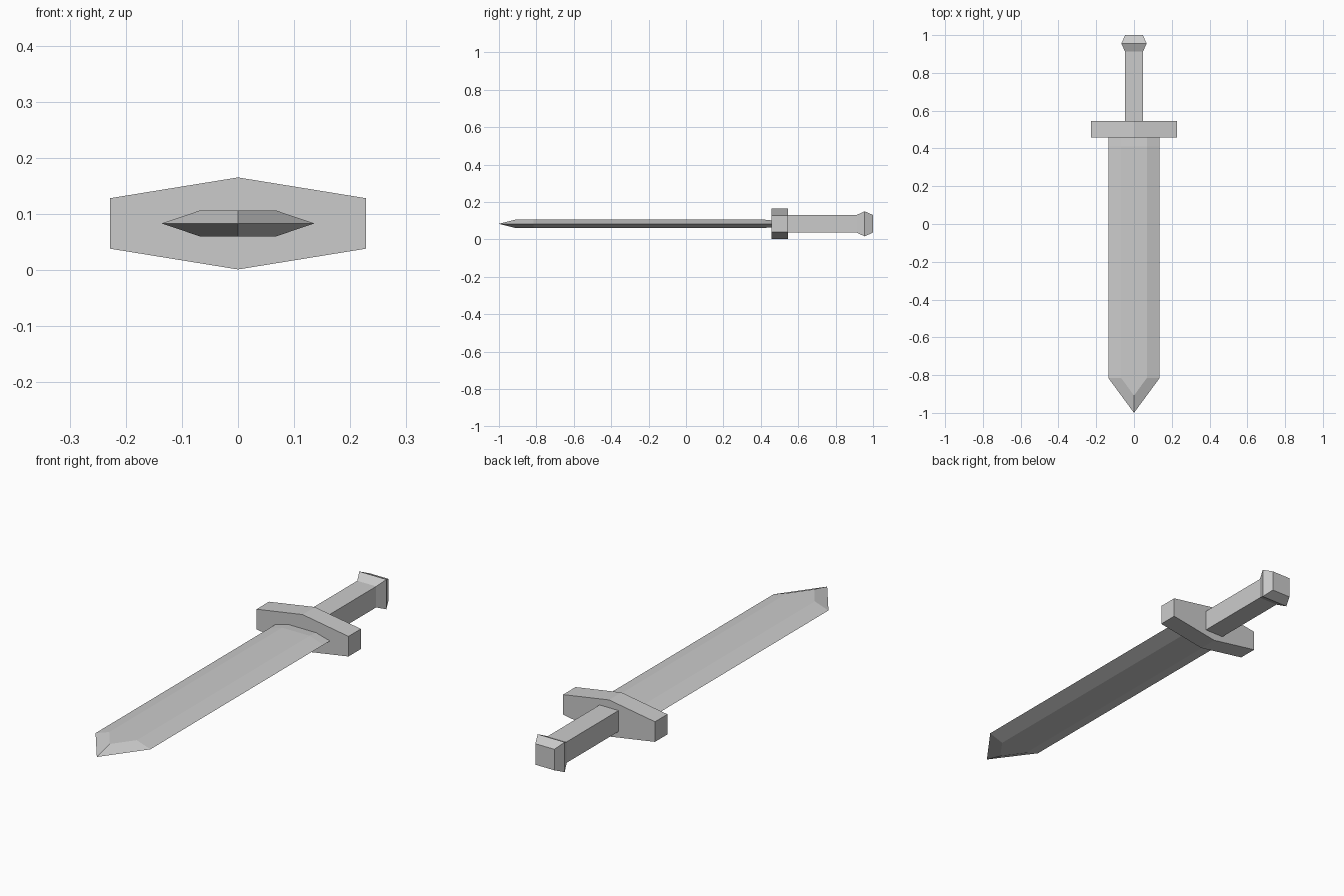
import bpy, bmesh

if "Cube" in bpy.data.objects:
    bpy.data.objects.remove(bpy.data.objects["Cube"], do_unlink=True)

MID = 0.083  # height of the long axis

steel = bpy.data.materials.new("light_grey")
steel.diffuse_color = (0.6, 0.6, 0.6, 1)
steel.use_nodes = True
steel.node_tree.nodes["Principled BSDF"].inputs["Base Color"].default_value = (0.6, 0.6, 0.6, 1)


def finish(bm, name):
    bmesh.ops.recalc_face_normals(bm, faces=bm.faces)
    mesh = bpy.data.meshes.new(name)
    bm.to_mesh(mesh)
    bm.free()
    mesh.materials.append(steel)
    obj = bpy.data.objects.new(name, mesh)
    obj.location.z = MID
    bpy.context.collection.objects.link(obj)
    return obj


def loft(name, sections):
    """Skin a list of (y, [(x, z), ...]) cross-sections and cap both ends."""
    bm = bmesh.new()
    rings = [[bm.verts.new((x, y, z)) for x, z in pts] for y, pts in sections]
    for a, b in zip(rings, rings[1:]):
        for i in range(len(a)):
            j = (i + 1) % len(a)
            bm.faces.new((a[i], a[j], b[j], b[i]))
    bm.faces.new(rings[0])
    bm.faces.new(rings[-1])
    return finish(bm, name)


def hexagon(w, flat, h):
    return [(-w, 0), (-flat, h), (flat, h), (w, 0), (flat, -h), (-flat, -h)]


def square(r):
    return [(-r, r), (r, r), (r, -r), (-r, -r)]


# Blade: bevelled hexagonal bar, slightly thinner at the guard, with a faceted point
W, F, H = 0.136, 0.068, 0.023
SHOULDER, RIDGE, TIP = -0.815, -0.908, -1.0
bm = bmesh.new()
rings = [[bm.verts.new((x, y, z)) for x, z in hexagon(W, F, h)]
         for y, h in ((0.46, H * 0.8), (0.41, H), (SHOULDER, H))]
for a, b in zip(rings, rings[1:]):
    for i in range(6):
        j = (i + 1) % 6
        bm.faces.new((a[i], a[j], b[j], b[i]))
bm.faces.new(rings[0])
left, top_l, top_r, right, bot_r, bot_l = rings[-1]
tip = bm.verts.new((0, TIP, 0))
for z, vl, vr in ((H, top_l, top_r), (-H, bot_l, bot_r)):
    ridge = bm.verts.new((0, RIDGE, z))
    bm.faces.new((vl, vr, ridge))
    bm.faces.new((left, vl, ridge, tip))
    bm.faces.new((vr, right, tip, ridge))
finish(bm, "blade")

# Cross guard: bar that swells to a ridge in the middle
guard = [(-0.228, 0.045), (0, 0.082), (0.228, 0.045),
         (0.228, -0.045), (0, -0.082), (-0.228, -0.045)]
loft("cross_guard", [(0.457, guard), (0.545, guard)])

# Grip and flared pommel
loft("grip", [(0.545, square(0.047)), (0.912, square(0.047))])
loft("pommel", [(0.912, square(0.047)), (0.955, square(0.067)), (1.0, square(0.047))])
